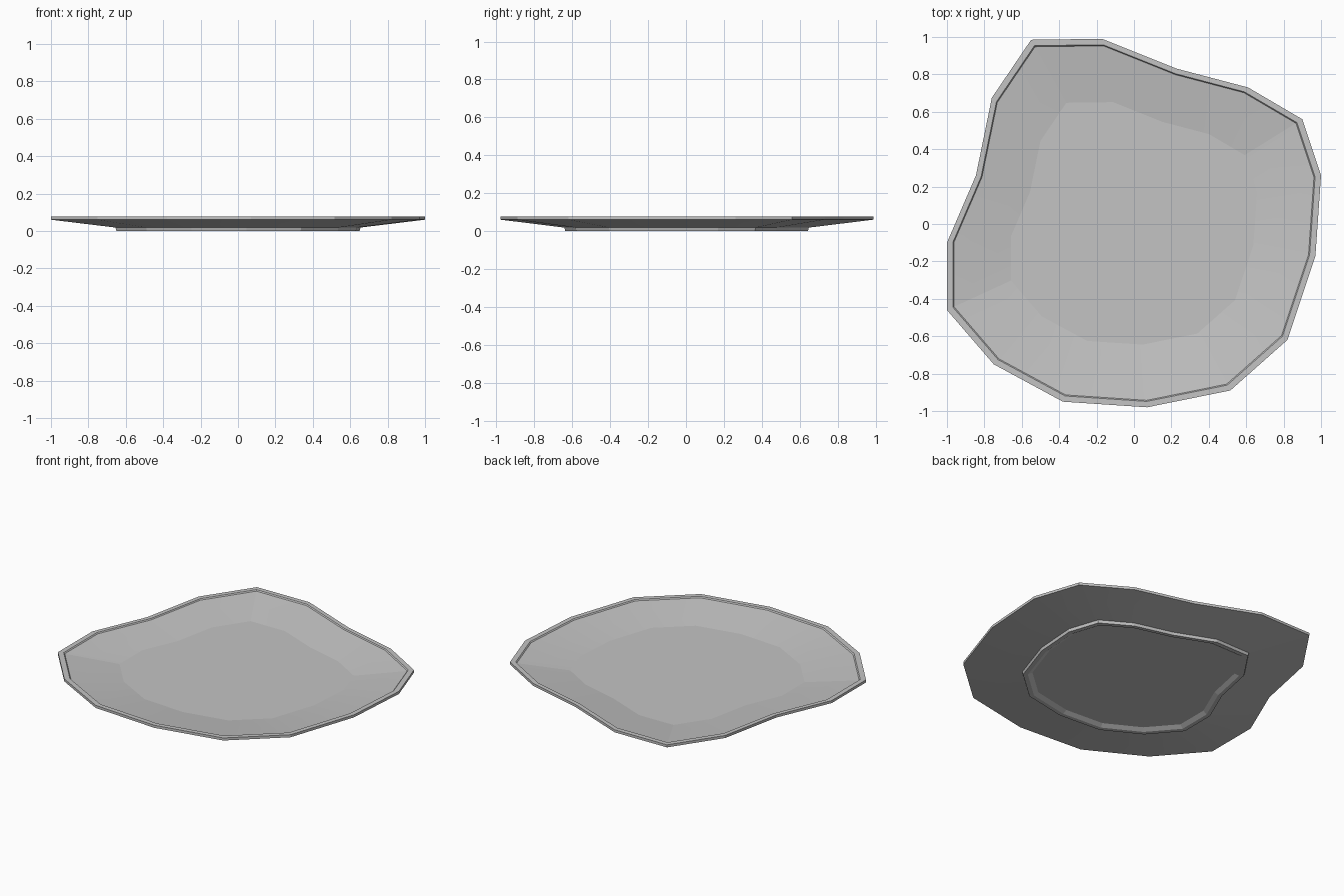
import bpy
import bmesh
import math

cube = bpy.data.objects.get("Cube")
if cube:
    bpy.data.objects.remove(cube)

# Material
GREY = (0.55, 0.55, 0.55, 1)
mat = bpy.data.materials.new("grey stoneware")
mat.use_nodes = True
mat.diffuse_color = GREY
mat.node_tree.nodes["Principled BSDF"].inputs["Base Color"].default_value = GREY

# Irregular hand-formed outline of the rim, counter-clockwise
OUTLINE = [(1, .26), (.9, .56), (.61, .73), (.23, .83), (-.17, .99), (-.55, .985),
           (-.76, .675), (-.845, .26), (-1, -.1), (-1, -.46), (-.75, -.75),
           (-.38, -.95), (.07, -.98), (.515, -.89), (.82, -.62), (.97, -.17)]

# Cross-section as (outline scale, height), from floor over the rim to the foot recess
PROFILE = [(.658, .03), (.962, .07), (.968, .077), (1, .077), (1, .06),
           (.655, .018), (.65, 0), (.622, 0), (.595, .016)]


def loft(name, outline, profile):
    """Skin scaled copies of the outline and cap both ends."""
    bm = bmesh.new()
    rings = [[bm.verts.new((x * s, y * s, z)) for x, y in outline] for s, z in profile]
    count = len(outline)
    for upper, lower in zip(rings, rings[1:]):
        for i in range(count):
            j = (i + 1) % count
            bm.faces.new((upper[i], lower[i], lower[j], upper[j]))
    bm.faces.new(rings[0])
    bm.faces.new(reversed(rings[-1]))
    bmesh.ops.recalc_face_normals(bm, faces=bm.faces)
    mesh = bpy.data.meshes.new(name)
    bm.to_mesh(mesh)
    bm.free()
    mesh.materials.append(mat)
    obj = bpy.data.objects.new(name, mesh)
    bpy.context.collection.objects.link(obj)
    return obj


# Plate, smooth along the sloped wall with crisp floor and rim edges
plate = loft("plate", OUTLINE, PROFILE)
bpy.ops.object.select_all(action='DESELECT')
plate.select_set(True)
bpy.context.view_layer.objects.active = plate
bpy.ops.object.shade_smooth_by_angle(angle=math.radians(5))
